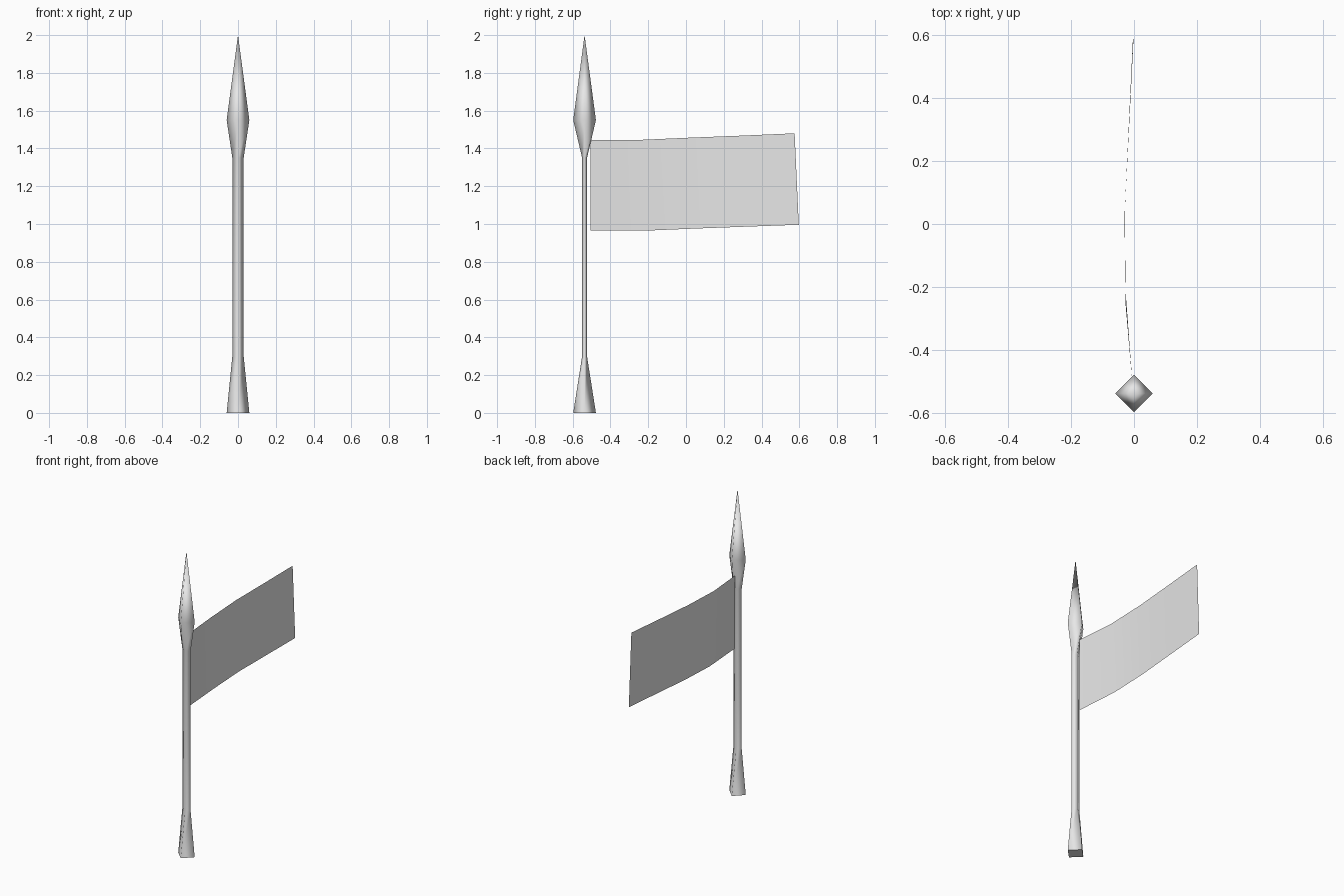
import bpy
import bmesh
from mathutils import Vector

cube = bpy.data.objects.get("Cube")
if cube:
    bpy.data.objects.remove(cube, do_unlink=True)

POLE_Y = -0.537

grey = bpy.data.materials.new("plain grey")
grey.use_nodes = True
grey.diffuse_color = (0.8, 0.8, 0.8, 1)
grey.node_tree.nodes["Principled BSDF"].inputs["Base Color"].default_value = (0.8, 0.8, 0.8, 1)


def finish(name, bm):
    mesh = bpy.data.meshes.new(name)
    bm.to_mesh(mesh)
    bm.free()
    mesh.materials.append(grey)
    obj = bpy.data.objects.new(name, mesh)
    bpy.context.collection.objects.link(obj)
    return obj


# Pole with flared foot and spear tip: diamond rings (z, half width, half depth)
sections = [(0, 0.06, 0.06), (0.3, 0.03, 0.013), (1.35, 0.03, 0.013), (1.55, 0.06, 0.06)]
bm = bmesh.new()
rings = []
for z, w, d in sections:
    corners = [(w, 0), (0, d), (-w, 0), (0, -d)]
    rings.append([bm.verts.new((x, POLE_Y + y, z)) for x, y in corners])
for low, high in zip(rings, rings[1:]):
    for i in range(4):
        j = (i + 1) % 4
        bm.faces.new((low[i], low[j], high[j], high[i]))
tip = bm.verts.new((0, POLE_Y, 2))
for i in range(4):
    bm.faces.new((rings[-1][i], rings[-1][(i + 1) % 4], tip))
for face in bm.faces:
    face.smooth = True

# Flat underside with a sharp rim
foot = bm.faces.new(rings[0][::-1])
for edge in foot.edges:
    edge.smooth = False
finish("flag_pole", bm)

# Cloth: a single curved sheet, columns as (top edge, bottom edge)
columns = [
    ((-0.005, -0.505, 1.445), (-0.005, -0.505, 0.965)),
    ((-0.027, -0.25, 1.445), (-0.027, -0.21, 0.965)),
    ((-0.03, 0.02, 1.457), (-0.029, 0.05, 0.976)),
    ((-0.017, 0.3, 1.468), (-0.015, 0.32, 0.986)),
    ((-0.004, 0.575, 1.48), (-0.001, 0.597, 0.996)),
]
bm = bmesh.new()
edges = [[bm.verts.new(Vector(p)) for p in column] for column in columns]
for (top_a, low_a), (top_b, low_b) in zip(edges, edges[1:]):
    bm.faces.new((low_a, low_b, top_b, top_a)).smooth = True
finish("flag_cloth", bm)
